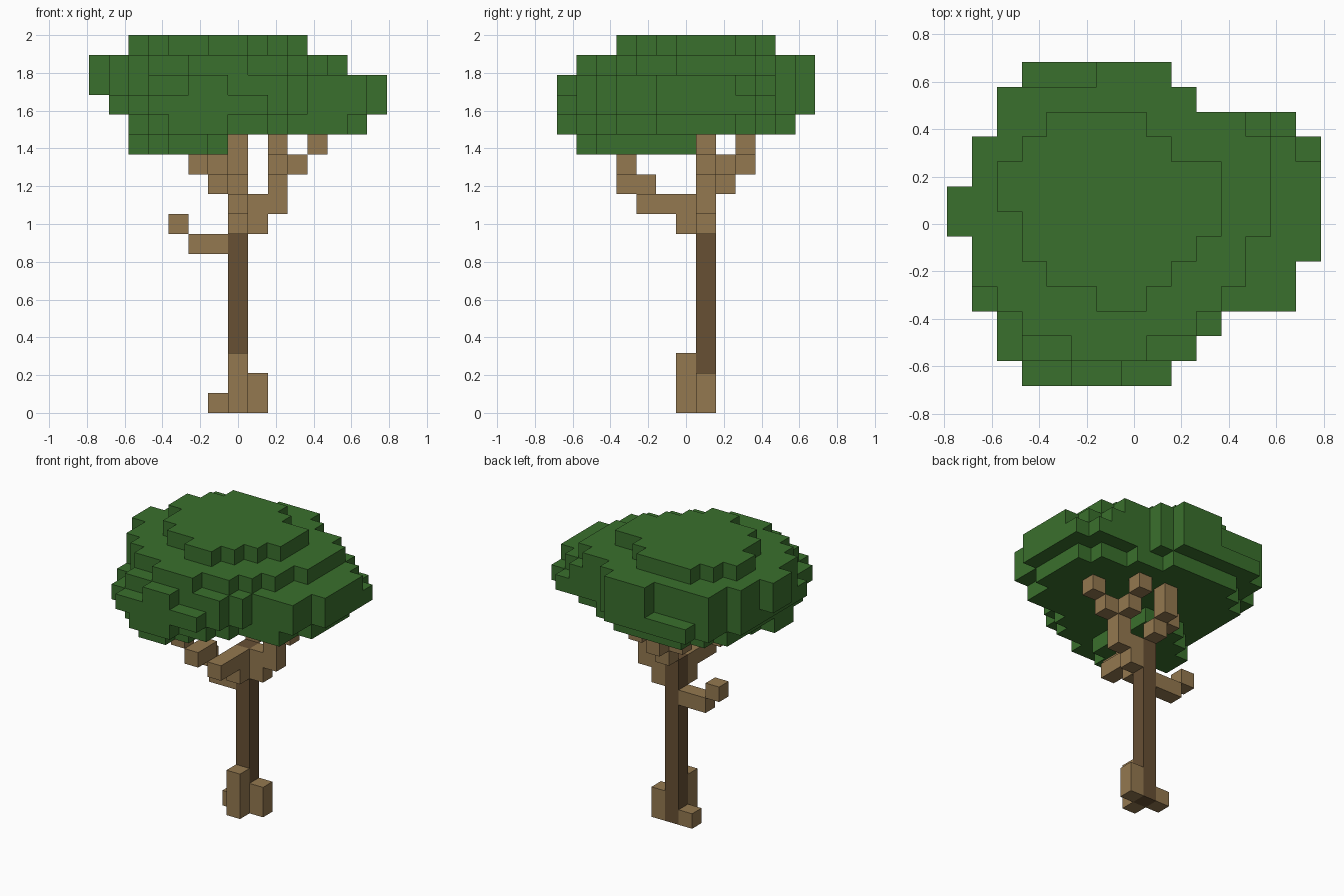
import bpy
import bmesh
from mathutils import Vector

default = bpy.data.objects.get("Cube")
if default:
    bpy.data.objects.remove(default, do_unlink=True)

UNIT = 2 / 19  # edge length of one block


def make_material(name, color):
    mat = bpy.data.materials.new(name)
    mat.use_nodes = True
    mat.diffuse_color = (*color, 1)
    mat.node_tree.nodes["Principled BSDF"].inputs["Base Color"].default_value = (*color, 1)
    return mat


leaf_green = make_material("leaf_green", (0.042, 0.162, 0.026))
light_wood = make_material("light_wood", (0.296, 0.190, 0.080))
dark_bark = make_material("dark_bark", (0.136, 0.080, 0.034))


def box_cells(start, end):
    """All block cells from one corner cell to the other, inclusive."""
    spans = [range(min(a, b), max(a, b) + 1) for a, b in zip(start, end)]
    return {(x, y, z) for x in spans[0] for y in spans[1] for z in spans[2]}


def build_blocks(name, cells, material):
    """Outer skin of a set of unit blocks, with flat regions joined."""
    bm = bmesh.new()
    for cell in cells:
        centre = Vector(cell) + Vector((0, 0, 0.5))
        for axis in range(3):
            for sign in (-1, 1):
                neighbour = list(cell)
                neighbour[axis] += sign
                if tuple(neighbour) in cells:
                    continue
                normal, u, v = Vector(), Vector(), Vector()
                normal[axis] = sign / 2
                u[(axis + 1) % 3] = sign / 2
                v[(axis + 2) % 3] = 0.5
                middle = centre + normal
                corners = (middle - u - v, middle + u - v, middle + u + v, middle - u + v)
                bm.faces.new([bm.verts.new(c * UNIT) for c in corners])
    bmesh.ops.remove_doubles(bm, verts=bm.verts, dist=UNIT / 100)
    bmesh.ops.dissolve_limit(bm, angle_limit=0.01, verts=bm.verts, edges=bm.edges)
    mesh = bpy.data.meshes.new(name)
    bm.to_mesh(mesh)
    bm.free()
    mesh.materials.append(material)
    obj = bpy.data.objects.new(name, mesh)
    bpy.context.collection.objects.link(obj)
    return obj


def build_from_boxes(name, boxes, material):
    cells = set()
    for start, end in boxes:
        cells |= box_cells(start, end)
    return build_blocks(name, cells, material)


# Trunk and its roots
build_from_boxes("trunk", [((0, 1, 0), (0, 1, 10))], dark_bark)
build_from_boxes("front_root", [((0, 0, 0), (0, 0, 2))], light_wood)
build_from_boxes("left_root", [((1, 1, 0), (1, 1, 1))], light_wood)
build_from_boxes("right_root", [((-1, 1, 0), (-1, 1, 0))], light_wood)

# Low branch with an upturned tip
build_from_boxes("low_branch", [
    ((-1, 1, 8), (-2, 1, 8)),
    ((-3, 1, 9), (-3, 1, 9)),
], light_wood)

# Branch stepping forward and up into the leaves
build_from_boxes("front_branch", [
    ((0, 0, 9), (0, 0, 9)),
    ((0, 0, 10), (0, -2, 10)),
    ((-1, -2, 11), (-1, -3, 11)),
    ((-2, -3, 12), (-2, -3, 12)),
], light_wood)

# Forked side branch
build_from_boxes("left_branch", [
    ((1, 1, 9), (1, 1, 10)),
    ((2, 1, 10), (2, 1, 11)),
    ((3, 1, 12), (3, 1, 12)),
    ((4, 1, 13), (4, 1, 13)),
    ((2, 2, 12), (2, 2, 12)),
    ((2, 3, 13), (2, 3, 13)),
], light_wood)

# Forked back branch
build_from_boxes("back_branch", [
    ((0, 2, 11), (0, 2, 11)),
    ((-1, 2, 12), (-1, 2, 12)),
    ((0, 3, 12), (0, 3, 13)),
], light_wood)


def leaf_layer(level, back_row, spans):
    """One slab of leaves: the x span of each row, from back to front."""
    cells = set()
    for step, (left, right) in enumerate(spans):
        row = back_row - step
        cells |= box_cells((left, row, level), (right, row, level))
    return cells


# Leaf canopy, stacked from the low front clump to the crown
canopy = leaf_layer(13, 0, [(-3, -1), (-4, -1), (-5, -1), (-5, -1), (-4, -1), (-3, -2)])
canopy |= leaf_layer(14, 5, [(-3, 1), (-4, 3), (-5, 5)] + [(-5, 6)] * 4
                     + [(-5, 5)] * 2 + [(-5, 2), (-4, 1), (-3, -1)])
canopy |= leaf_layer(15, 6, [(-4, 1), (-5, 2), (-5, 6)] + [(-6, 7)] * 5
                     + [(-6, 6)] * 2 + [(-5, 3), (-5, 2), (-4, 1)])
canopy |= leaf_layer(16, 6, [(-1, 1), (-5, 2), (-5, 5), (-6, 6), (-6, 7)]
                     + [(-7, 7)] * 2 + [(-6, 7), (-6, 6), (-5, 6), (-4, 3), (-4, 2), (-2, -1)])
canopy |= leaf_layer(17, 6, [(-1, 1), (-5, 2), (-5, 4)] + [(-6, 5)] * 2
                     + [(-7, 5)] * 2 + [(-6, 4)] * 2 + [(-5, 3), (-4, 2), (-2, 0)])
canopy |= leaf_layer(18, 4, [(-3, 0), (-4, 1), (-5, 3), (-5, 3), (-4, 3),
                             (-4, 2), (-3, 1), (-1, 0)])
build_blocks("leaf_canopy", canopy, leaf_green)
